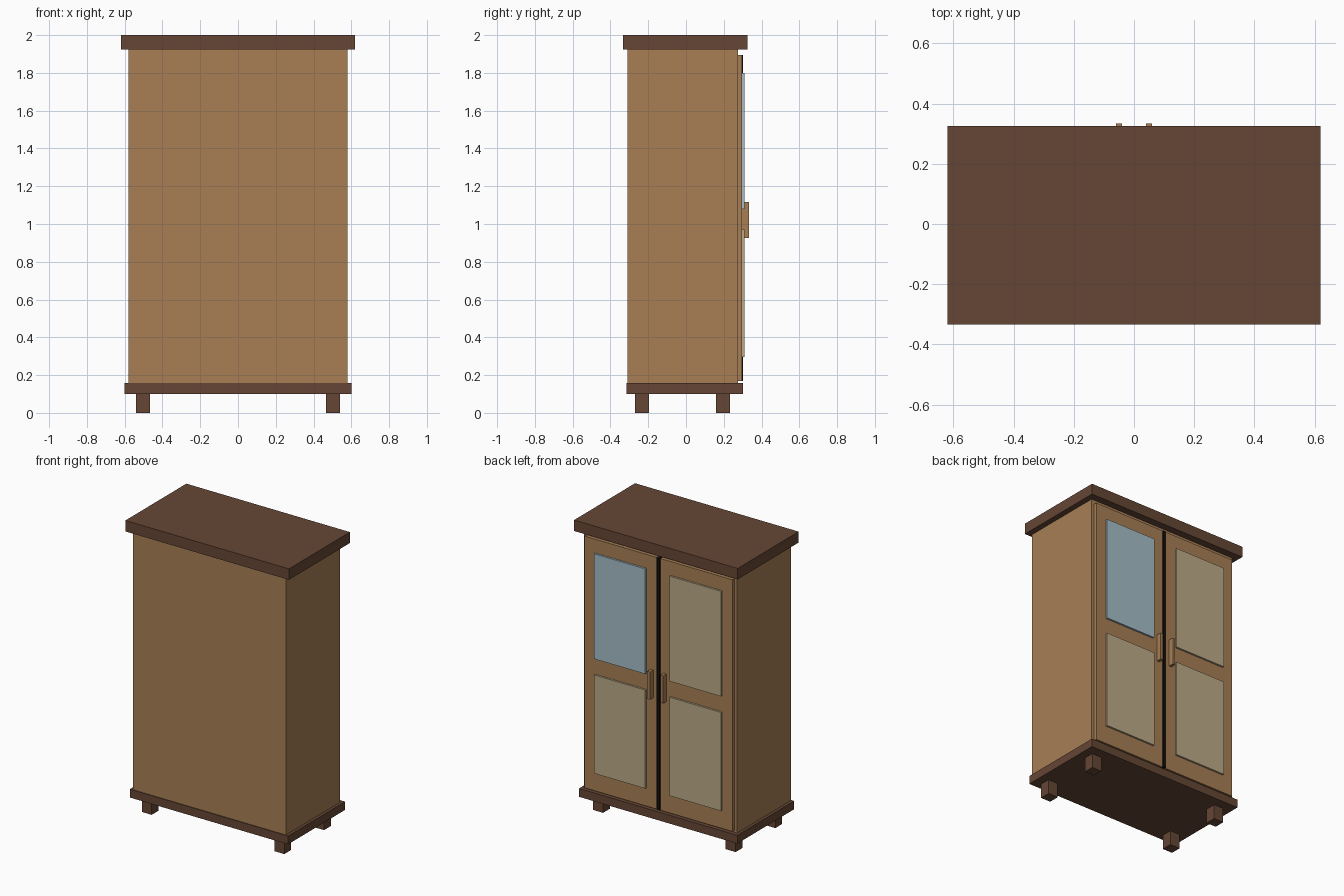
import bpy

cube = bpy.data.objects.get("Cube")
if cube:
    bpy.data.objects.remove(cube)


def linear(c):
    c /= 255
    return c / 12.92 if c <= 0.04045 else ((c + 0.055) / 1.055) ** 2.4


def material(name, r, g, b):
    m = bpy.data.materials.new(name)
    m.use_nodes = True
    col = (linear(r), linear(g), linear(b), 1)
    m.diffuse_color = col
    m.node_tree.nodes["Principled BSDF"].inputs["Base Color"].default_value = col
    return m


wood = material("light wood", 168, 127, 85)
dark = material("dark wood", 102, 70, 53)
beige = material("beige panel", 188, 170, 136)
glass = material("blue glass", 166, 190, 200)
black = material("gap black", 20, 16, 13)


def box(name, xs, ys, zs, mat):
    """Box spanning the given (min, max) ranges."""
    bpy.ops.mesh.primitive_cube_add(size=1, location=[sum(r) / 2 for r in (xs, ys, zs)])
    ob = bpy.context.object
    ob.name = name
    ob.scale = [r[1] - r[0] for r in (xs, ys, zs)]
    bpy.ops.object.transform_apply(location=False, rotation=False, scale=True)
    ob.data.materials.append(mat)
    return ob


# Carcass with overhanging plinth and cornice
box("cabinet_body", (-0.58, 0.58), (-0.31, 0.275), (0.13, 1.94), wood)
box("plinth", (-0.6, 0.6), (-0.315, 0.302), (0.1, 0.157), dark)
box("cornice", (-0.62, 0.62), (-0.334, 0.326), (1.925, 2.0), dark)

# Dark strip between the doors
box("door_gap_strip", (-0.01, 0.01), (0.27, 0.302), (0.17, 1.895), black)

for side, s in (("left", 1), ("right", -1)):
    def span(a, b):
        return tuple(sorted((s * a, s * b)))

    # Door with two raised panels and a handle
    box(side + "_door", span(0.015, 0.56), (0.27, 0.297), (0.17, 1.895), wood)
    box(side + "_lower_panel", span(0.092, 0.482), (0.29, 0.31), (0.295, 0.97), beige)
    box(side + "_upper_panel", span(0.092, 0.482), (0.29, 0.31), (1.08, 1.8),
        glass if s > 0 else beige)
    box(side + "_handle", span(0.04, 0.06), (0.29, 0.334), (0.927, 1.117), wood)

    # Square feet
    for end, y in (("front", -0.27), ("back", 0.16)):
        box(f"{end}_{side}_foot", span(0.465, 0.54), (y, y + 0.074), (0, 0.11), dark)
